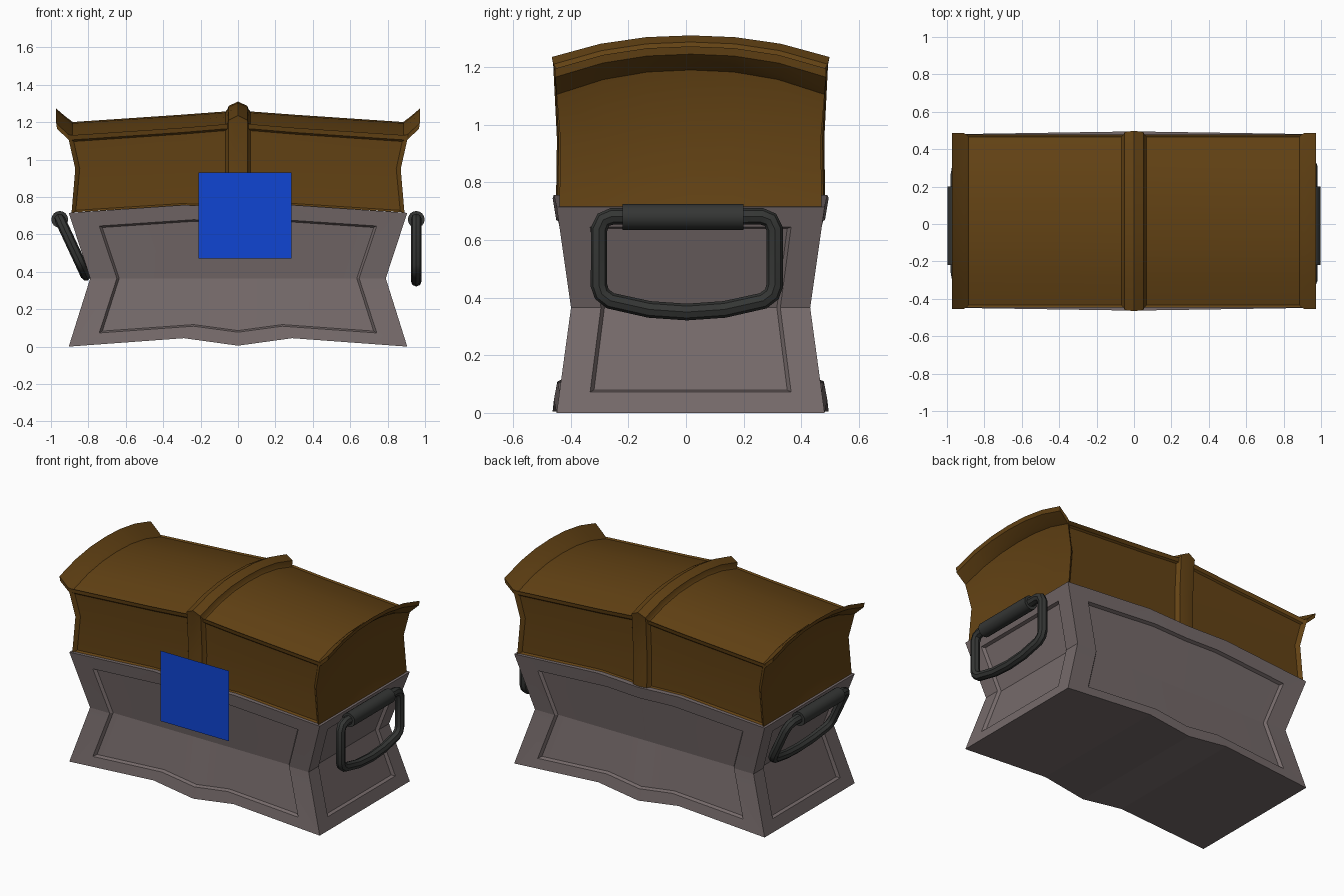
import bpy, bmesh, math
from mathutils import Vector

if "Cube" in bpy.data.objects:
    bpy.data.objects.remove(bpy.data.objects["Cube"])

CY = 0.016  # depth centre of chest


def material(name, rgb):
    m = bpy.data.materials.new(name)
    m.diffuse_color = (*rgb, 1)
    m.use_nodes = True
    m.node_tree.nodes["Principled BSDF"].inputs["Base Color"].default_value = m.diffuse_color
    return m


WOOD = material("brown_wood", (0.125, 0.055, 0.007))
STONE = material("grey_wood", (0.18, 0.145, 0.145))
IRON = material("dark_iron", (0.035, 0.037, 0.035))
BLUE = material("blue", (0.005, 0.06, 0.65))


def finish(obj, mat, angle=30):
    obj.data.materials.append(mat)
    bpy.ops.object.select_all(action='DESELECT')
    obj.select_set(True)
    bpy.context.view_layer.objects.active = obj
    bpy.ops.object.shade_smooth_by_angle(angle=math.radians(angle))


def to_object(bm, name, mat, angle=30):
    me = bpy.data.meshes.new(name)
    bm.to_mesh(me)
    bm.free()
    obj = bpy.data.objects.new(name, me)
    bpy.context.collection.objects.link(obj)
    finish(obj, mat, angle)
    return obj


def grid(bm, rows):
    """Skin a grid of points; returns verts and faces[i][j]."""
    v = [[bm.verts.new(p) for p in r] for r in rows]
    f = [[bm.faces.new((v[i][j], v[i][j + 1], v[i + 1][j + 1], v[i + 1][j]))
          for j in range(len(v[0]) - 1)] for i in range(len(v) - 1)]
    return v, f


def recess(bm, faces, thickness, depth):
    bmesh.ops.inset_region(bm, faces=faces, thickness=thickness, depth=depth,
                           use_even_offset=True, use_boundary=True)


# Body: waisted box with wavy rims and recessed panels
bm = bmesh.new()
cols = (-1, -0.32, 0, 0.32, 1)
rows = [(0.905, 0.465, (0, 0.045, 0.005, 0.045, 0)),
        (0.79, 0.415, (0.365,) * 5),
        (0.905, 0.465, (0.715, 0.757, 0.745, 0.757, 0.715))]


def wall(s):
    out = []
    for hx, hy, zs in rows:
        bow = 0.014 if hx > 0.8 else 0
        out.append([(c * hx, CY + s * (hy + bow * (1 - abs(c))), z)
                    for c, z in zip(cols, zs)])
    return grid(bm, out)


fv, ff = wall(-1)
bv, bf = wall(1)
for r in (0, 2):
    for j in range(4):
        bm.faces.new((fv[r][j], fv[r][j + 1], bv[r][j + 1], bv[r][j]))
sides = {}
for s, j in ((-1, 0), (1, 4)):
    sides[s] = [bm.faces.new((fv[r][j], bv[r][j], bv[r + 1][j], fv[r + 1][j])) for r in (0, 1)]
bmesh.ops.recalc_face_normals(bm, faces=bm.faces[:])
panels = [(ff[0] + ff[1], (0, CY - 0.415, 0.365), (0.82, 0.8, 0.8)),
          (bf[0] + bf[1], (0, CY + 0.415, 0.365), (0.82, 0.8, 0.8))]
panels += [(sides[s], (s * 0.79, CY, 0.365), (0.8, 0.75, 0.8)) for s in (-1, 1)]
for faces, c, k in panels:
    recess(bm, faces, 0, 0)
    for v in {v for f in faces for v in f.verts}:
        v.co = Vector(c[i] + (v.co[i] - c[i]) * k[i] for i in range(3))
    recess(bm, faces, 0.012, -0.018)
to_object(bm, "chest_body", STONE, 12)

# Lid: arched sections lofted along x with a centre rib and flared end rims
T = (-1, -0.65, -0.32, 0, 0.32, 0.65, 1)
# base x, mid x, arch x, low-edge x, bottom z, edge z, apex z, y offset
half = [(0.05, 0.05, 0.05, 0.05, 0.745, 1.21, 1.287, 0.014),
        (0.057, 0.057, 0.057, 0.057, 0.745, 1.19, 1.268, 0.0),
        (0.3, 0.3, 0.3, 0.3, 0.755, 1.17, 1.25, 0.0),
        (0.878, 0.856, 0.895, 0.89, 0.718, 1.13, 1.21, 0.0),
        (0.89, 0.87, 0.91, 0.905, 0.716, 1.137, 1.22, 0.008),
        (0.89, 0.87, 0.972, 0.905, 0.716, 1.195, 1.272, 0.008),
        (0.89, 0.87, 0.968, 0.905, 0.716, 1.165, 1.245, 0.008),
        (0.89, 0.87, 0.92, 0.905, 0.716, 1.12, 1.205, 0.004)]


def section(st, s):
    xb, xm, xa, xl, b, e, a, yo = st
    if xb > 0.88:
        low, yl = 1.105, 0.008
    else:
        low, yl = e - 0.025, yo
    legs = [(xb, 0.447 + yl, b), (xm, 0.444 + yl, 0.95), (xl, 0.457 + yl, low)]
    front = [(s * x, CY - y, z) for x, y, z in legs]
    back = [(s * x, CY + y, z) for x, y, z in reversed(legs)]
    arch = [(s * xa, CY + t * (0.462 + yo), e + (a - e) * (1 - abs(t) ** 2.2)) for t in T]
    return front + arch + back


bm = bmesh.new()
centre = (0, 0, 0, 0, 0.74, 1.235, 1.31, 0.02)
secs = [section(h, -1) for h in reversed(half)] + [section(centre, 1)] + [section(h, 1) for h in half]
lv, lf = grid(bm, secs)
for i in range(len(secs) - 1):
    bm.faces.new((lv[i][0], lv[i + 1][0], lv[i + 1][12], lv[i][12]))
# concave end walls
for s, sec in ((-1, secs[0]), (1, secs[-1])):
    out = [sec[3:10]]
    for k, dx in ((2, 0.012), (1, 0.03), (0, 0.0)):
        p = Vector(sec[k])
        q = Vector(sec[12 - k])
        line = []
        for t, top in zip(T, sec[3:10]):
            c = p.lerp(q, (t + 1) / 2)
            c.x -= s * dx * (1 - t * t)
            if k == 2 and abs(t) < 1:
                c.z = top[2] - 0.015
            line.append(c)
        out.append(line)
    grid(bm, out)
bmesh.ops.remove_doubles(bm, verts=bm.verts[:], dist=0.0005)
bmesh.ops.recalc_face_normals(bm, faces=bm.faces[:])
n = len(half)
for pair in ((n - 4, n - 3), (n + 2, n + 3)):
    for js in ((0, 1), range(3, 9), (10, 11)):
        recess(bm, [lf[i][j] for i in pair for j in js], 0.01, -0.01)
to_object(bm, "chest_lid", WOOD)

# Lock plate
bm = bmesh.new()
grid(bm, [[(-0.21, -0.5, z), (0.285, -0.5, z)] for z in (0.47, 0.93)])
to_object(bm, "lock_plate", BLUE)


# Handles: barrel plus swinging ring, the left one resting on the body
def handle(side, x, tilt):
    bpy.ops.mesh.primitive_cylinder_add(vertices=16, radius=0.045, depth=0.42,
                                        location=(x, -0.01, 0.68), rotation=(math.pi / 2, 0, 0))
    barrel = bpy.context.object
    barrel.name = side + "_handle_barrel"
    finish(barrel, IRON, 40)
    arm = [(0.2, 0), (0.26, 0), (0.29, -0.012), (0.305, -0.045), (0.305, -0.24),
           (0.295, -0.27), (0.265, -0.293), (0.13, -0.323)]
    path = arm + [(0, -0.332)] + [(-y, z) for y, z in reversed(arm)]
    cu = bpy.data.curves.new(side + "_handle_ring", 'CURVE')
    cu.dimensions = '3D'
    cu.bevel_depth = 0.029
    cu.bevel_resolution = 2
    sp = cu.splines.new('POLY')
    sp.points.add(len(path) - 1)
    for pt, (y, z) in zip(sp.points, path):
        pt.co = (0, y, z, 1)
    sp.use_cyclic_u = True
    ring = bpy.data.objects.new(side + "_handle_ring", cu)
    bpy.context.collection.objects.link(ring)
    ring.location = (x, 0.003, 0.682)
    ring.rotation_euler = (0, tilt, 0)
    bpy.ops.object.select_all(action='DESELECT')
    ring.select_set(True)
    bpy.context.view_layer.objects.active = ring
    bpy.ops.object.convert(target='MESH')
    finish(bpy.context.object, IRON, 40)


handle("right", 0.953, 0)
handle("left", -0.953, -math.radians(25))
